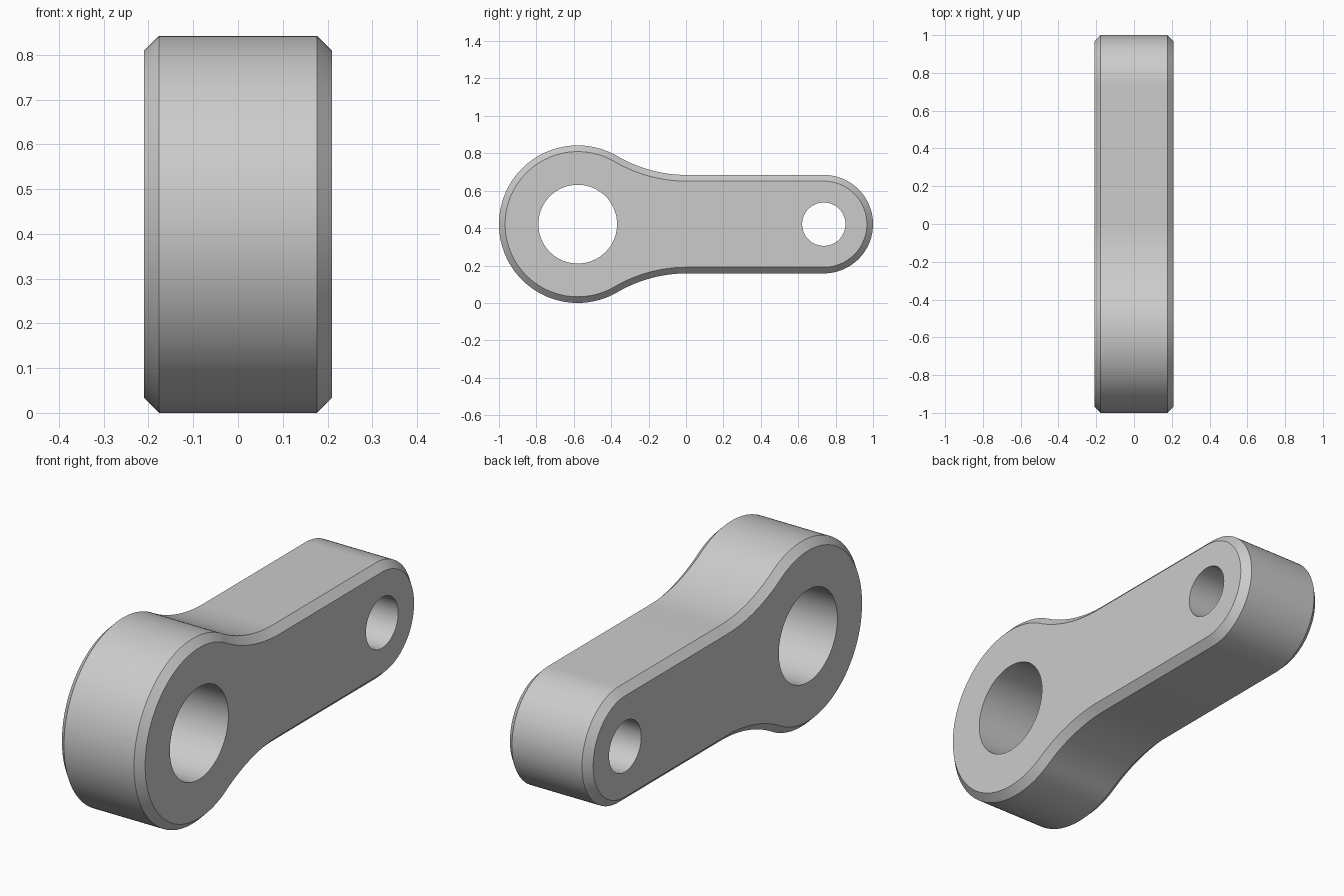
import bpy
import bmesh
from math import cos, sin, pi, sqrt, atan2

if "Cube" in bpy.data.objects:
    bpy.data.objects.remove(bpy.data.objects["Cube"], do_unlink=True)

U = 2 / 38                      # design unit: the link is 38 units long
BIG_R, SMALL_R, FILLET_R = 8 * U, 5 * U, 14 * U
BIG_HOLE, SMALL_HOLE = 4 * U, 2.2 * U
BIG_Y, SMALL_Y, MID_Z = -11 * U, 14 * U, 8 * U
HALF_W, CHAMFER = 4 * U - 0.001, 0.033

# Fillet arc tangent to the big eye and to the straight shank
fillet_z = SMALL_R + FILLET_R
fillet_dy = sqrt((BIG_R + FILLET_R) ** 2 - fillet_z ** 2)
fillet_y = BIG_Y + fillet_dy
tangent = atan2(fillet_z, fillet_dy)


def arc(cy, cz, r, a0, a1, n):
    return [(cy + r * cos(a0 + (a1 - a0) * i / n),
             cz + r * sin(a0 + (a1 - a0) * i / n)) for i in range(n + 1)]


def outline(inset):
    """Closed link outline, moved inward by inset."""
    top = arc(SMALL_Y, 0, SMALL_R - inset, 0, pi / 2, 24)
    top += arc(fillet_y, fillet_z, FILLET_R + inset, -pi / 2, tangent - pi, 20)
    top += arc(BIG_Y, 0, BIG_R - inset, tangent, pi, 48)[1:]
    return top + [(y, -z) for y, z in top[-2:0:-1]]


def circle(cy, r, n=72):
    return arc(cy, 0, r, 0, 2 * pi, n)[:-1]


def add_ring(bm, points, x):
    return [bm.verts.new((x, y, z + MID_Z)) for y, z in points]


def bridge(bm, a, b):
    for i in range(len(a)):
        j = (i + 1) % len(a)
        bm.faces.new((a[i], a[j], b[j], b[i]))


def loop_edges(bm, ring):
    return [bm.edges.get((v, ring[i - 1])) for i, v in enumerate(ring)]


bm = bmesh.new()

# Chamfered outer wall
sections = [(-HALF_W, CHAMFER), (-HALF_W + CHAMFER, 0),
            (HALF_W - CHAMFER, 0), (HALF_W, CHAMFER)]
rings = [add_ring(bm, outline(inset), x) for x, inset in sections]
for a, b in zip(rings, rings[1:]):
    bridge(bm, a, b)

# Bores through both eyes
bores = []
for cy, r in ((BIG_Y, BIG_HOLE), (SMALL_Y, SMALL_HOLE)):
    pair = [add_ring(bm, circle(cy, r), x) for x in (-HALF_W, HALF_W)]
    bridge(bm, *pair)
    bores.append(pair)

# Flat side faces around the bores
for side, outer in ((0, rings[0]), (1, rings[-1])):
    edges = loop_edges(bm, outer)
    for pair in bores:
        edges += loop_edges(bm, pair[side])
    bmesh.ops.triangle_fill(bm, edges=edges, use_beauty=True,
                            normal=(2 * side - 1, 0, 0))

bmesh.ops.recalc_face_normals(bm, faces=bm.faces)
mesh = bpy.data.meshes.new("link_arm")
bm.to_mesh(mesh)
bm.free()

link = bpy.data.objects.new("link_arm", mesh)
bpy.context.collection.objects.link(link)

# Plain grey metal
grey = bpy.data.materials.new("light_grey")
grey.use_nodes = True
colour = (0.6, 0.6, 0.6, 1)
grey.diffuse_color = colour
grey.node_tree.nodes["Principled BSDF"].inputs["Base Color"].default_value = colour
mesh.materials.append(grey)

# Smooth curves, crisp chamfers
bpy.ops.object.select_all(action='DESELECT')
link.select_set(True)
bpy.context.view_layer.objects.active = link
bpy.ops.object.shade_smooth_by_angle(angle=pi / 6)
